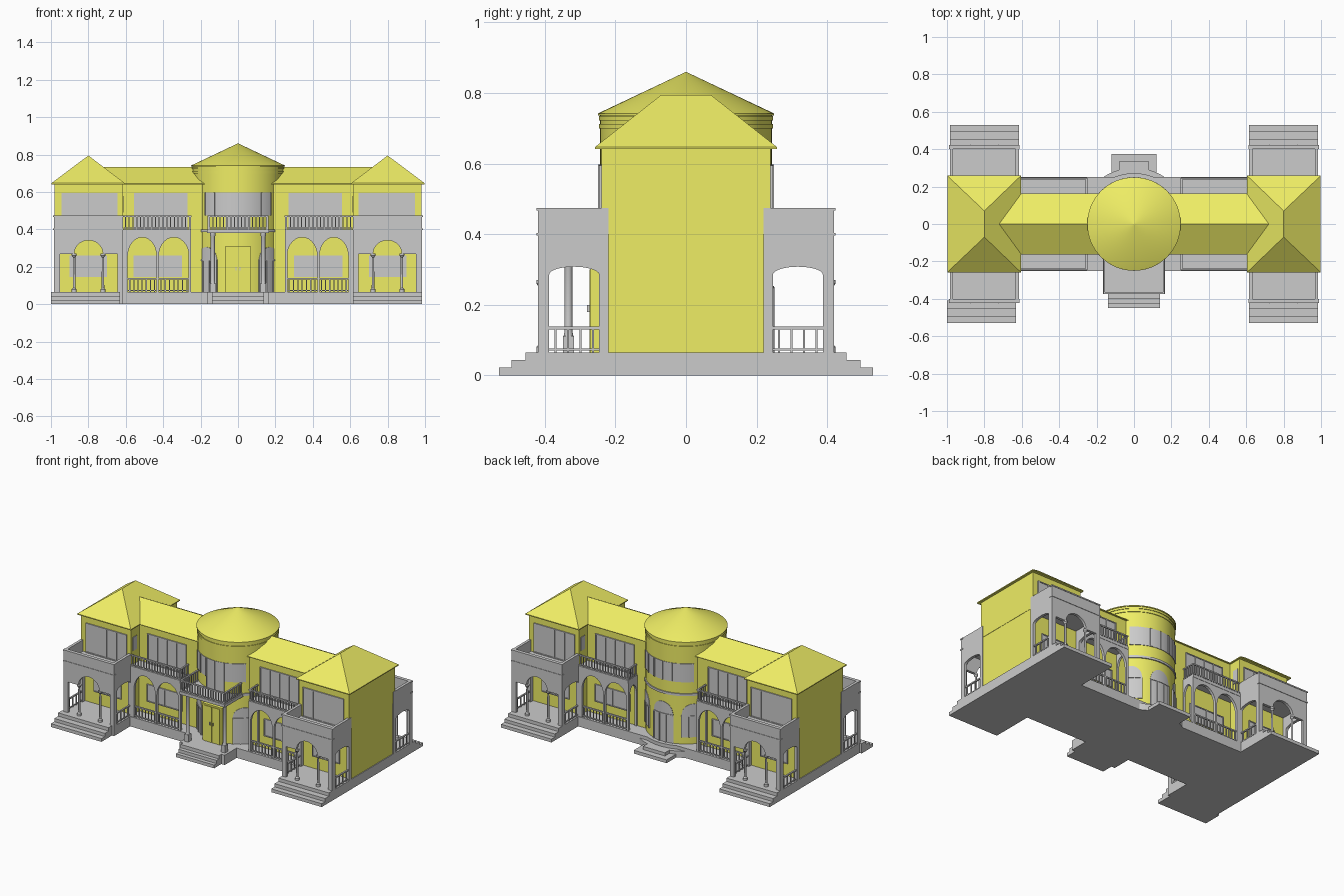
import bpy, bmesh
from math import sin, cos, pi, radians

if "Cube" in bpy.data.objects:
    bpy.data.objects.remove(bpy.data.objects["Cube"])

YEL = bpy.data.materials.new("yellow")
YEL.diffuse_color = (0.86, 0.85, 0.13, 1)
YEL.use_nodes = True
YEL.node_tree.nodes["Principled BSDF"].inputs["Base Color"].default_value = YEL.diffuse_color


def mesh(name, verts, faces, mat=None, s=(1, 1), smooth=False):
    """Mesh object, mirrored by the signs in s, with outward normals."""
    bm = bmesh.new()
    vs = [bm.verts.new((x * s[0], y * s[1], z)) for x, y, z in verts]
    for f in faces:
        bm.faces.new([vs[i] for i in f])
    bmesh.ops.recalc_face_normals(bm, faces=bm.faces[:])
    me = bpy.data.meshes.new(name)
    bm.to_mesh(me)
    bm.free()
    ob = bpy.data.objects.new(name, me)
    bpy.context.collection.objects.link(ob)
    if mat:
        me.materials.append(mat)
    if smooth:
        bpy.context.view_layer.objects.active = ob
        ob.select_set(True)
        bpy.ops.object.shade_smooth_by_angle(angle=radians(30))
        ob.select_set(False)
    return ob


def boxes(name, bs, mat=None, s=(1, 1)):
    """Several boxes (x0, x1, y0, y1, z0, z1) in one object."""
    v, f = [], []
    for x0, x1, y0, y1, z0, z1 in bs:
        o = len(v)
        v += [(x, y, z) for x in (x0, x1) for y in (y0, y1) for z in (z0, z1)]
        f += [[o + i for i in q] for q in ((0, 1, 3, 2), (4, 5, 7, 6), (0, 1, 5, 4),
                                           (2, 3, 7, 6), (0, 2, 6, 4), (1, 3, 7, 5))]
    return mesh(name, v, f, mat, s)


def prism(name, pts, axis, a, b, mat=None, s=(1, 1)):
    """Extrude a (u, z) outline along x or y from a to b."""
    n = len(pts)
    v = [(t, u, z) if axis == 'x' else (u, t, z) for t in (a, b) for u, z in pts]
    f = [list(range(n)), list(range(n, 2 * n))]
    f += [[i, (i + 1) % n, n + (i + 1) % n, n + i] for i in range(n)]
    return mesh(name, v, f, mat, s)


def lathe(name, prof, c=(0, 0), n=64, mat=None, s=(1, 1)):
    """Closed solid of revolution from (r, z) points."""
    v = [(c[0] + r * cos(2 * pi * i / n), c[1] + r * sin(2 * pi * i / n), z)
         for r, z in prof for i in range(n)]
    f = [[k * n + i, k * n + (i + 1) % n, (k + 1) * n + (i + 1) % n, (k + 1) * n + i]
         for k in range(len(prof) - 1) for i in range(n)]
    f += [list(range(n)), list(range(len(v) - n, len(v)))]
    return mesh(name, v, f, mat, s, True)


def arch(u0, u1, zs, zt, n=14):
    return [((u0 + u1) / 2 - (u1 - u0) / 2 * cos(pi * i / n), zs + (zt - zs) * sin(pi * i / n))
            for i in range(n + 1)]


def outline(u0, u1, z0, z1, openings):
    """Wall outline with openings that reach down to the floor."""
    p = [(u0, z0)]
    for o in openings:
        p += [(o[0][0], z0)] + o + [(o[-1][0], z0)]
    return p + [(u1, z0), (u1, z1), (u0, z1)]


def railing(name, axis, a, b, c, z0, z1, n, s):
    """Handrail, bottom rail and balusters from a to b along x or y, at offset c."""
    w = 0.003
    parts = [(a, b, z1 - 0.008, z1, 0.005), (a, b, z0 + 0.006, z0 + 0.011, w)]
    for i in range(n):
        u = a + (b - a) * (i + 0.5) / n
        parts.append((u - w, u + w, z0, z1 - 0.004, w))
    bs = [(p, q, c - d, c + d, l, h) if axis == 'x' else (c - d, c + d, p, q, l, h)
          for p, q, l, h, d in parts]
    boxes(name, bs, None, s)


def window(name, x0, x1, z0, z1, y, n, s):
    """Glazing with frame and mullions on a wall facing -y."""
    bs = [(x0, x1, y - 0.003, y + 0.01, z0, z1)]
    bs += [(x0, x1, y - 0.007, y + 0.01, z, z + 0.006) for z in (z0, z1 - 0.006)]
    for i in range(n + 1):
        x = x0 + (x1 - x0 - 0.006) * i / n
        bs.append((x, x + 0.006, y - 0.007, y + 0.01, z0, z1))
    boxes(name, bs, None, s)


def curved(name, deg, half, z0, zs, zt, r0, r1):
    """Panel curved around the tower, with an arched head when zt > zs."""
    n, v = 16, []
    for i in range(n + 1):
        t = -1 + 2 * i / n
        a, z = radians(deg + half * t), zs + (zt - zs) * max(0, 1 - t * t) ** 0.5
        v += [(r * cos(a), r * sin(a), h) for r, h in ((r0, z0), (r1, z0), (r1, z + 1e-4), (r0, z + 1e-4))]
    f = [[4 * i + k, 4 * i + (k + 1) % 4, 4 * i + 4 + (k + 1) % 4, 4 * i + 4 + k]
         for i in range(n) for k in range(4)]
    mesh(name, v, f + [[0, 1, 2, 3], [4 * n + k for k in range(4)]], None, (1, 1), True)


STEPS = ((0.0, 0.022), (0.022, 0.043), (0.043, 0.065))
F, B, T = 0.065, 0.40, 0.475          # floor, balcony and parapet heights

# Shared plinth under the wings
boxes("wing_plinth", [(-0.62, 0.62, -0.25, 0.25, 0, F)])

for sx in (1, -1):
    s = (sx, 1)
    # End pavilion body and hipped roof
    boxes("pavilion_plinth", [(0.615, 0.985, -0.42, 0.42, 0, F)], None, s)
    boxes("pavilion_lower_walls", [(0.618, 0.98, -0.22, 0.22, F, B)], YEL, s)
    boxes("pavilion_upper_walls", [(0.615, 0.982, -0.24, 0.24, B, 0.645)], YEL, s)
    e = [(0.605, -0.258), (0.998, -0.258), (0.998, 0.258), (0.605, 0.258)]
    v = [(x, y, z) for z in (0.641, 0.647) for x, y in e] + [(0.8, -0.07, 0.795), (0.8, 0.07, 0.795)]
    mesh("pavilion_roof", v, [(0, 1, 2, 3), (0, 1, 5, 4), (1, 2, 6, 5), (2, 3, 7, 6), (3, 0, 4, 7),
                              (4, 5, 8), (5, 6, 9, 8), (6, 7, 9), (7, 4, 8, 9)], YEL, s)
    # Wing body and gabled roof running into the pavilion roof
    boxes("wing_walls", [(0.1, 0.62, -0.152, 0.152, F, 0.645)], YEL, s)
    prism("wing_roof", [(-0.163, 0.641), (0.163, 0.641), (0.163, 0.645), (0, 0.735), (-0.163, 0.645)],
          'x', 0.05, 0.722, YEL, s)

    for sy in (1, -1):
        s = (sx, sy)
        # Entrance steps of the pavilion
        dx = 0.015 if (sx, sy) == (-1, 1) else 0
        boxes("pavilion_steps", [(0.615 + dx, 0.985 + dx, y, -0.41, a, b) for y, (a, b)
                                 in zip((-0.53, -0.495, -0.455), STEPS)], None, s)
        # Pavilion porch: front screen, arched sides, balcony floor
        front = [(0.645, 0.268)] + arch(0.722, 0.876, 0.268, 0.342) + [(0.953, 0.268)]
        prism("porch_front", outline(0.615, 0.985, F, T, [front]), 'y', -0.42, -0.402, None, s)
        side = outline(-0.42, -0.22, F, T, [arch(-0.388, -0.246, 0.285, 0.308)])
        for x in (0.615, 0.967):
            prism("porch_side", side, 'x', x, x + 0.018, None, s)
            railing("porch_railing", 'y', -0.388, -0.246, x + 0.009, F, 0.138, 4, s)
        boxes("porch_balcony", [(0.617, 0.983, -0.41, -0.22, 0.375, B)], None, s)
        boxes("parapet_trim", [(0.612, 0.988, -0.423, -0.40, z, z + 0.008) for z in (B - 0.004, T - 0.008)],
              None, s)
        for x in (0.722, 0.876):
            lathe("porch_column", [(0.013, F), (0.013, 0.08), (0.007, 0.088), (0.006, 0.25),
                                   (0.013, 0.26), (0.013, 0.27)], (x, -0.411), 16, None, s)
        # Pavilion windows
        window("pavilion_balcony_doors", 0.645, 0.945, B, 0.595, -0.24, 4, s)
        window("pavilion_window", 0.70, 0.90, 0.145, 0.26, -0.22, 2, s)
        boxes("pavilion_side_window", [(0.611, 0.62, -0.225, -0.185, 0.49, 0.58)], None, s)
        # Wing arcade with balcony above
        arcs = [arch(0.262, 0.424, 0.255, 0.358), arch(0.435, 0.59, 0.255, 0.358)]
        prism("arcade_front", outline(0.25, 0.615, F, B, arcs), 'y', -0.246, -0.228, None, s)
        prism("arcade_side", outline(-0.246, -0.152, F, B, [arch(-0.232, -0.16, 0.28, 0.35)]),
              'x', 0.25, 0.264, None, s)
        boxes("wing_balcony", [(0.25, 0.615, -0.248, -0.15, 0.38, B)], None, s)
        railing("balcony_railing", 'x', 0.25, 0.612, -0.242, B, T, 18, s)
        railing("balcony_side_railing", 'y', -0.245, -0.155, 0.254, B, T, 5, s)
        for a, b in ((0.262, 0.424), (0.435, 0.59)):
            railing("arcade_railing", 'x', a, b, -0.237, F, 0.14, 7, s)
        window("wing_balcony_doors", 0.27, 0.555, B, 0.595, -0.152, 4, s)
        window("wing_window", 0.30, 0.56, 0.145, 0.26, -0.152, 2, s)

# Round tower with eaves bands and conical roof
lathe("tower_walls", [(0.243, F), (0.243, 0.74)], mat=YEL)
for z in (0.70, 0.722):
    lathe("eaves_band", [(0.247, z), (0.247, z + 0.013)], mat=YEL)
lathe("tower_roof", [(0.25, 0.736), (0.25, 0.742), (0.0005, 0.86)], mat=YEL)
lathe("tower_plinth", [(0.30, 0), (0.30, 0.043), (0.272, 0.043), (0.272, F)])
lathe("tower_string_course", [(0.25, 0.385), (0.25, 0.40)])

# Tower windows
for mid in (-90, 90):
    for d in (-31, 0, 31):
        z0 = B if (mid, d) == (-90, 0) else 0.475
        curved("tower_upper_window", mid + d, 14.8, z0, 0.597, 0.597, 0.24, 0.246)
        for k in (-14.5, 0, 14.5):
            curved("tower_upper_mullion", mid + d + k, 0.7, z0, 0.597, 0.597, 0.24, 0.25)
for deg in (90, 45, 135, -46, -134):
    back = deg > 0
    zs, zt = (0.25, 0.33) if back else (0.235, 0.305)
    z0 = 0.11 if deg in (45, 135) else F
    curved("tower_arched_window", deg, 17, z0, zs, zt, 0.24, 0.246)
    for k in (-16, -5.5, 5.5, 16):
        curved("tower_arched_mullion", deg + k, 0.7, z0, zs, zs, 0.24, 0.251)
    curved("tower_transom", deg, 16.5, zs - 0.003, zs + 0.003, zs + 0.003, 0.24, 0.25)

# Back steps of the tower
boxes("back_steps", [(-0.12, 0.12, 0.2, 0.375, 0, 0.022), (-0.08, 0.08, 0.2, 0.335, 0.022, 0.043)])

# Central front porch
boxes("entrance_plinth", [(-0.165, 0.165, -0.375, -0.2, 0, F)])
boxes("entrance_steps", [(-0.14, 0.14, y, -0.37, a, b) for y, (a, b) in zip((-0.45, -0.425, -0.40), STEPS)])
boxes("entrance_vestibule", [(-0.07, 0.07, -0.27, -0.2, F, 0.31)], YEL)
boxes("entrance_doors", [(-0.058, -0.002, -0.274, -0.26, F, 0.30), (0.002, 0.058, -0.274, -0.26, F, 0.30)], YEL)
boxes("door_handles", [(-0.014, -0.008, -0.281, -0.27, 0.18, 0.2), (0.008, 0.014, -0.281, -0.27, 0.18, 0.2)])
boxes("entrance_balcony", [(-0.165, 0.165, -0.375, -0.18, 0.38, B)])
railing("entrance_railing", 'x', -0.163, 0.163, -0.368, B, T, 17, (1, 1))
for sx in (1, -1):
    railing("entrance_side_railing", 'y', -0.37, -0.19, 0.159, B, T, 9, (sx, 1))
    boxes("column_pedestal", [(0.12, 0.15, -0.349, -0.318, F, 0.112)], None, (sx, 1))
    lathe("entrance_column", [(0.014, 0.11), (0.011, 0.125), (0.011, 0.36), (0.016, 0.37), (0.016, 0.385)],
          (0.135, -0.333), 20, None, (sx, 1))
